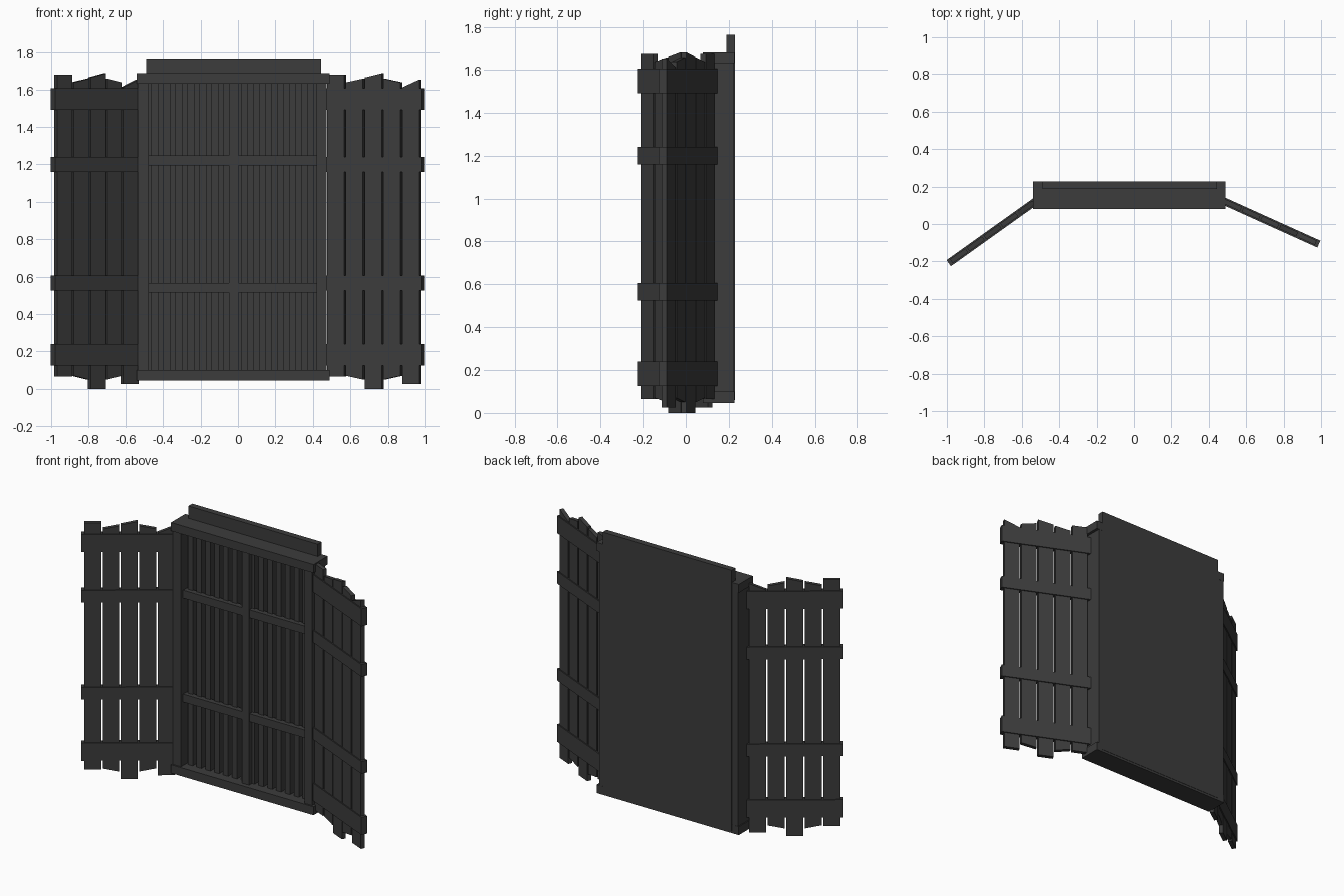
import bpy
import math
from mathutils import Matrix

cube = bpy.data.objects.get("Cube")
if cube:
    bpy.data.objects.remove(cube, do_unlink=True)

# Single dark charcoal paint
paint = bpy.data.materials.new("charcoal_paint")
paint.use_nodes = True
colour = (0.045, 0.045, 0.045, 1)
paint.diffuse_color = colour
bsdf = paint.node_tree.nodes["Principled BSDF"]
bsdf.inputs["Base Color"].default_value = colour
bsdf.inputs["Roughness"].default_value = 0.8

FACES = [(0, 1, 2, 3), (7, 6, 5, 4), (0, 4, 5, 1),
         (1, 5, 6, 2), (2, 6, 7, 3), (3, 7, 4, 0)]


def board(name, x, y, bottom, top, matrix=None):
    """Board whose ends may slope: bottom and top are (z at x0, z at x1)."""
    outline = [(x[0], bottom[0]), (x[1], bottom[1]), (x[1], top[1]), (x[0], top[0])]
    verts = [(px, py, pz) for py in y for px, pz in outline]
    mesh = bpy.data.meshes.new(name)
    mesh.from_pydata(verts, [], FACES)
    mesh.materials.append(paint)
    obj = bpy.data.objects.new(name, mesh)
    if matrix:
        obj.matrix_world = matrix
    bpy.context.collection.objects.link(obj)
    return obj


def box(name, x, y, z, matrix=None):
    return board(name, x, y, (z[0], z[0]), (z[1], z[1]), matrix)


# Window frame
box("frame_sill", (-0.54, 0.49), (0.08, 0.226), (0.045, 0.10))
box("frame_head", (-0.54, 0.49), (0.08, 0.226), (1.63, 1.685))
box("frame_post_right", (-0.535, -0.475), (0.09, 0.225), (0.10, 1.63))
box("frame_post_left", (0.42, 0.472), (0.09, 0.225), (0.10, 1.63))
box("back_board", (-0.49, 0.445), (0.188, 0.228), (0.06, 1.765))

# Mullion and cross rails
box("mullion", (-0.048, 0.004), (0.11, 0.188), (0.10, 1.63))
RAILS = [(0.515, 0.567), (1.195, 1.247)]
for z in RAILS:
    box("cross_rail", (-0.475, 0.42), (0.112, 0.15), z)

# Vertical slats behind the rails
COUNT, PITCH, WIDTH = 14, 0.064, 0.036
for i in range(COUNT):
    c = -0.0275 + (i - (COUNT - 1) / 2) * PITCH
    box("slat", (c - WIDTH / 2, c + WIDTH / 2), (0.14, 0.188), (0.10, 1.63))

# Plank ends across a shutter: (bottom pair, top pair)
PLANKS = [((0.065, 0.065), (1.677, 1.677)),
          ((0.07, 0.05), (1.637, 1.657)),
          ((0.0, 0.0), (1.663, 1.685)),
          ((0.05, 0.07), (1.657, 1.637)),
          ((0.025, 0.025), (1.61, 1.652))]
BATTENS = [(0.125, 0.24), (0.525, 0.605), (1.16, 1.24), (1.49, 1.605)]
LENGTH, MARGIN, GAP = 0.574, 0.018, 0.01


def shutter(side, origin, angle):
    matrix = Matrix.Translation((*origin, 0)) @ Matrix.Rotation(math.radians(angle), 4, "Z")
    step = (LENGTH - 2 * MARGIN + GAP) / len(PLANKS)
    for i, (bottom, top) in enumerate(PLANKS):
        u = MARGIN + i * step
        board(side + "_shutter_plank", (u, u + step - GAP), (-0.013, 0.013),
              bottom, top, matrix)
    for z in BATTENS:
        box(side + "_shutter_batten", (0, LENGTH), (-0.02, 0.02), z, matrix)


shutter("right", (-0.99, -0.209), 35.5)
shutter("left", (0.465, 0.129), -24.3)
